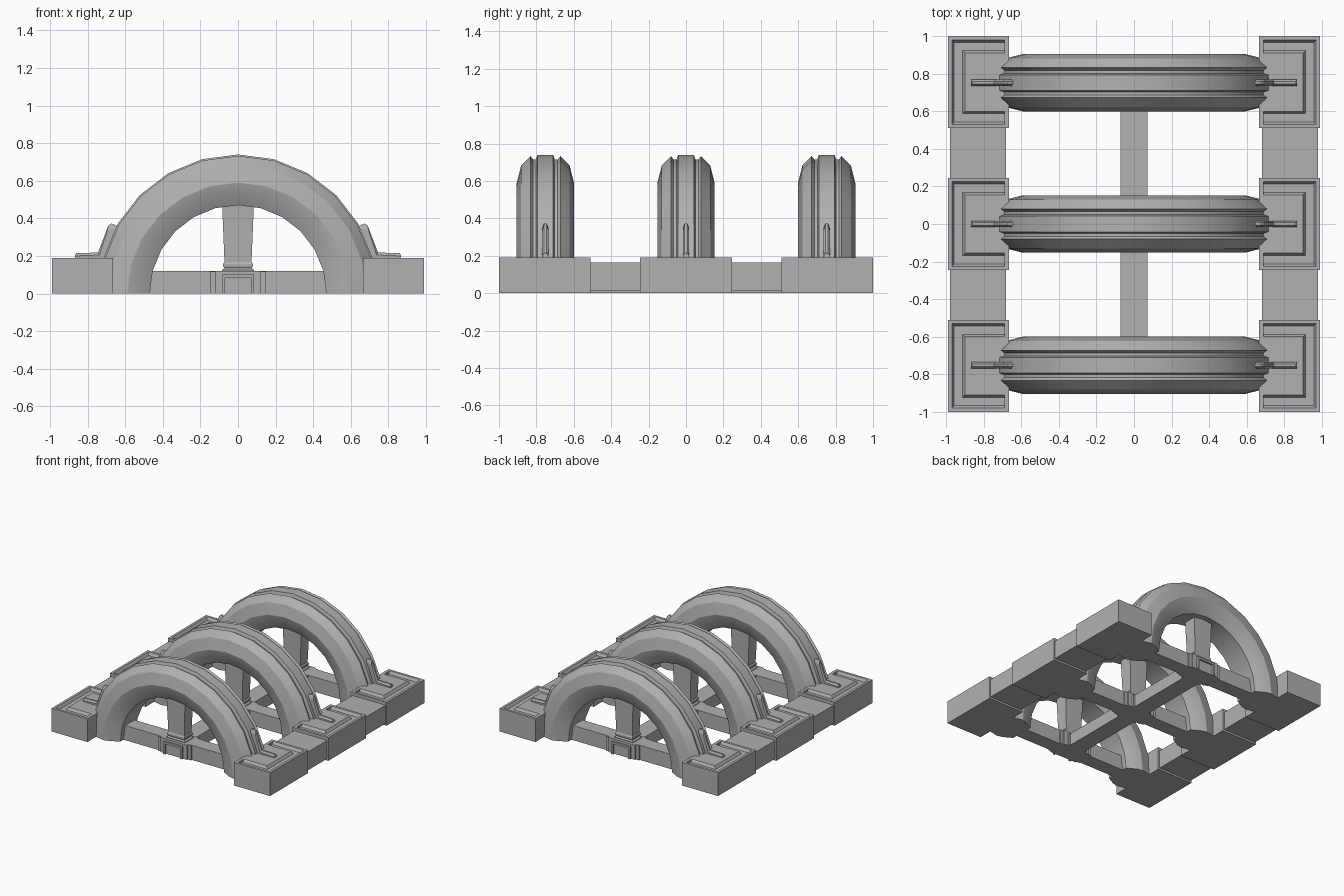
import bpy, bmesh, math

if "Cube" in bpy.data.objects:
    bpy.data.objects.remove(bpy.data.objects["Cube"])

STONE = bpy.data.materials.new("dark_stone")
STONE.diffuse_color = (0.44, 0.44, 0.44, 1)
STONE.use_nodes = True
STONE.node_tree.nodes["Principled BSDF"].inputs["Base Color"].default_value = STONE.diffuse_color


def finish(bm, name):
    bmesh.ops.recalc_face_normals(bm, faces=bm.faces)
    me = bpy.data.meshes.new(name)
    bm.to_mesh(me)
    bm.free()
    me.materials.append(STONE)
    ob = bpy.data.objects.new(name, me)
    bpy.context.collection.objects.link(ob)
    return ob


def loft(name, rings):
    """Skin a list of equal-length vertex rings; cap both ends."""
    bm = bmesh.new()
    vs = [[bm.verts.new(p) for p in r] for r in rings]
    n = len(vs[0])
    for a, b in zip(vs, vs[1:]):
        for i in range(n):
            bm.faces.new((a[i], a[(i + 1) % n], b[(i + 1) % n], b[i]))
    bm.faces.new(vs[0])
    bm.faces.new(vs[-1])
    return finish(bm, name)


def rect(x0, x1, y0, y1, z):
    return [(x0, y0, z), (x1, y0, z), (x1, y1, z), (x0, y1, z)]


def box(name, x0, x1, y0, y1, z0, z1):
    return loft(name, [rect(x0, x1, y0, y1, z0), rect(x0, x1, y0, y1, z1)])


# Arch cross-section: (offset across the arch, radius)
HALF = [(0.042, 0.74), (0.05, 0.715), (0.066, 0.715), (0.08, 0.733),
        (0.13, 0.682), (0.153, 0.59), (0.14, 0.542), (0.10, 0.47)]
SECTION = HALF + [(-o, r) for o, r in reversed(HALF)]


def arch(y):
    rings = []
    for i in range(13):
        a = math.pi * i / 12
        rings.append([(r * math.cos(a), y + o, r * math.sin(a)) for o, r in SECTION])
    ob = loft("arch", rings)
    # soft along the curve, crisp across the moulding
    bpy.context.view_layer.objects.active = ob
    ob.select_set(True)
    bpy.ops.object.shade_smooth_by_angle(angle=math.radians(17))
    ob.select_set(False)


# Plinth rim and channel section: (inset from the outer edge, height)
RIM = [(0, 0), (0, 0.19), (0.02, 0.19), (0.033, 0.168),
       (0.077, 0.168), (0.09, 0.19), (0.09, 0)]


def plinth(s, y):
    # channel swept in a C round three sides
    def corner(x, t, follow):
        return [(s * (x - d * follow), y + t * (0.245 - d), z) for d, z in RIM]
    loft("plinth_rim", [corner(0.69, -1, 0), corner(0.99, -1, 1),
                        corner(0.99, 1, 1), corner(0.69, 1, 0)])
    # raised pad, and the inner bar closing the channel ends
    box("plinth_pad", *sorted((s * 0.69, s * 0.90)), y - 0.155, y + 0.155, 0, 0.19)
    box("plinth_inner_bar", *sorted((s * 0.665, s * 0.69)), y - 0.245, y + 0.245, 0, 0.19)


def fin(s, y):
    # thin bevelled spur running along the plinth and up the arch
    foot = [(0.62, 0.33), (0.65, 0.345), (0.695, 0.335), (0.738, 0.205),
            (0.868, 0.20), (0.868, 0.18), (0.65, 0.18)]
    crest = [(0.62, 0.35), (0.675, 0.373), (0.69, 0.362), (0.745, 0.218),
             (0.862, 0.215), (0.866, 0.18), (0.65, 0.18)]
    loft("spur_fin", [[(s * x, y + d, z) for x, z in prof] for d, prof in
                      ((-0.017, foot), (-0.007, crest), (0.007, crest), (0.017, foot))])


def post(y):
    # stepped pedestal
    box("pedestal_step", -0.15, 0.15, y - 0.07, y + 0.07, 0, 0.118)
    box("pedestal_core", -0.122, 0.122, y - 0.08, y + 0.08, 0, 0.12)
    for s in (-1, 1):
        f0, f1 = sorted((y + s * 0.07, y + s * 0.095))
        for t in (-1, 1):
            box("pedestal_frame_side", *sorted((t * 0.068, t * 0.085)), f0, f1, 0, 0.1)
        box("pedestal_frame_top", -0.085, 0.085, f0, f1, 0.085, 0.102)
    # collar and flaring pillar
    prof = [(0.085, 0.11), (0.085, 0.125), (0.072, 0.135), (0.08, 0.145),
            (0.08, 0.158), (0.072, 0.168), (0.085, 0.49)]
    loft("pillar", [rect(-w, w, y - w * 0.65, y + w * 0.65, z) for w, z in prof])


# Three bays, each an arch with its plinths, tie beam and post
for yc, yp in ((-0.752, -0.755), (0, 0), (0.752, 0.755)):
    arch(yc)
    post(yc)
    box("tie_beam", -0.68, 0.68, yc - 0.06, yc + 0.06, 0, 0.12)
    for side in (-1, 1):
        plinth(side, yp)
        fin(side, yc)

# Low walls between plinths and the central spine
for s in (-1, 1):
    for t in (-1, 1):
        box("side_wall", *sorted((s * 0.68, s * 0.98)),
            *sorted((t * 0.235, t * 0.52)), 0.015, 0.165)
box("spine_beam", -0.072, 0.072, -0.75, 0.75, 0, 0.1)
